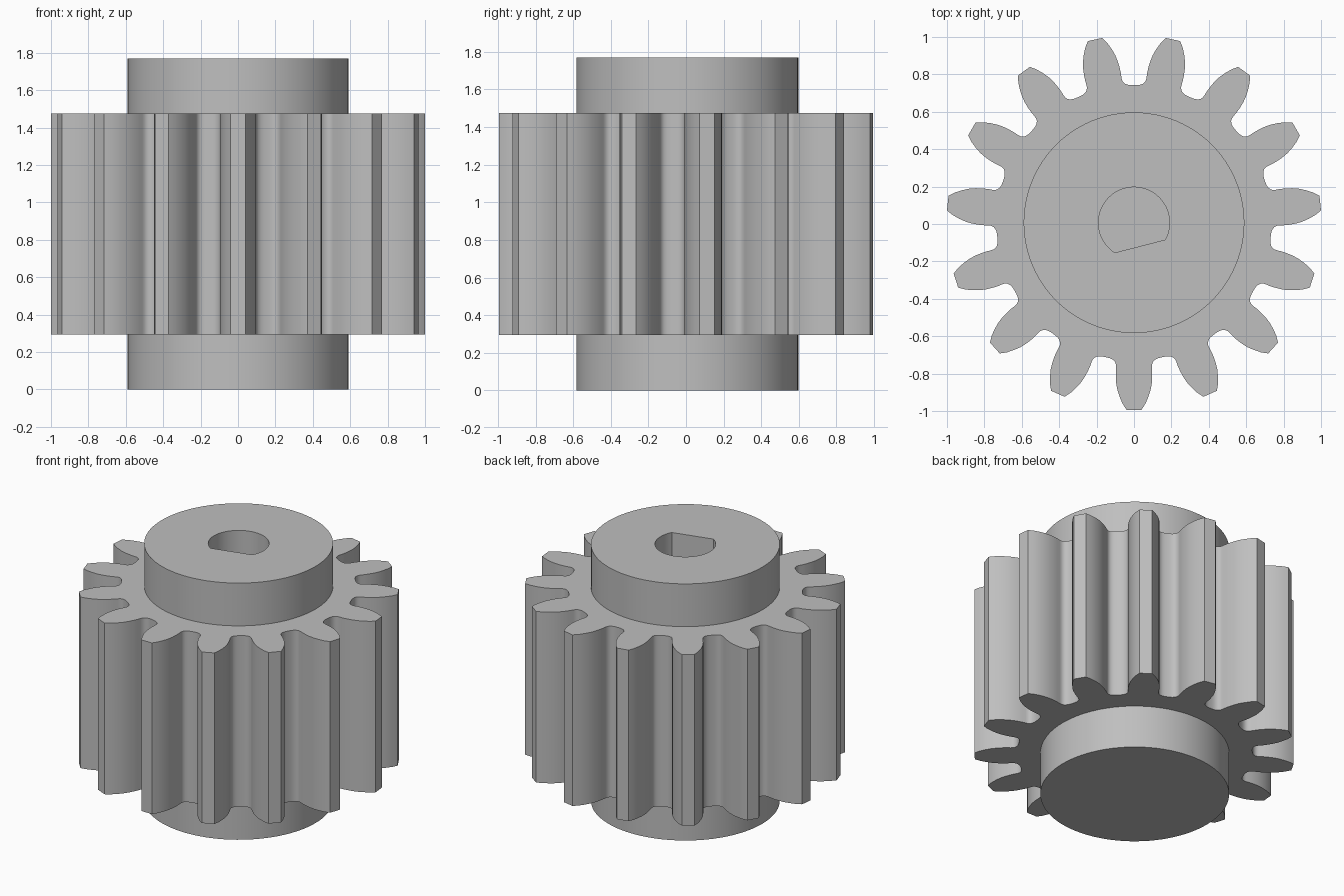
import bpy, bmesh, math
from mathutils import Vector

cube = bpy.data.objects.get("Cube")
if cube:
    bpy.data.objects.remove(cube, do_unlink=True)

TEETH = 15
CENTRE_Y = 0.007
Z_LOW, Z_HIGH, Z_TOP = 0.295, 1.475, 1.77
HUB_R, BORE_R = 0.59, 0.19

steel = bpy.data.materials.new("grey steel")
steel.use_nodes = True
grey = (0.52, 0.52, 0.52, 1)
steel.diffuse_color = grey
steel.node_tree.nodes["Principled BSDF"].inputs["Base Color"].default_value = grey


def polar(degrees, radius):
    a = math.radians(degrees)
    return (radius * math.cos(a), radius * math.sin(a) + CENTRE_Y)


def arc(radius, start, end, steps):
    return [polar(start + (end - start) * i / steps, radius) for i in range(steps)]


def prism(name, outline, z0, z1, hole=None):
    """Straight extrusion of an outline, with an optional hole through it."""
    bm = bmesh.new()
    caps = {}
    loops = [outline] + ([hole] if hole else [])
    for z in (z0, z1):
        caps[z] = [[bm.verts.new((x, y, z)) for x, y in loop] for loop in loops]
    for low, high in zip(caps[z0], caps[z1]):
        n = len(low)
        for i in range(n):
            j = (i + 1) % n
            bm.faces.new((low[i], low[j], high[j], high[i]))
    for z, normal in ((z0, (0, 0, -1)), (z1, (0, 0, 1))):
        edges = [bm.edges.get((loop[i - 1], loop[i]))
                 for loop in caps[z] for i in range(len(loop))]
        bmesh.ops.triangle_fill(bm, edges=edges, use_beauty=True, normal=Vector(normal))
    bmesh.ops.recalc_face_normals(bm, faces=bm.faces[:])
    mesh = bpy.data.meshes.new(name)
    bm.to_mesh(mesh)
    bm.free()
    mesh.materials.append(steel)
    obj = bpy.data.objects.new(name, mesh)
    bpy.context.collection.objects.link(obj)
    bpy.ops.object.select_all(action='DESELECT')
    obj.select_set(True)
    bpy.context.view_layer.objects.active = obj
    bpy.ops.object.shade_smooth_by_angle(angle=math.radians(30))
    return obj


# Half a tooth gap: angle from the gap centre, radius
flank = [(1.0, 0.735), (2.3, 0.737), (3.5, 0.743), (4.3, 0.752), (4.8, 0.765),
         (4.95, 0.78), (5.0, 0.80), (5.25, 0.83), (5.7, 0.865), (6.35, 0.90),
         (7.3, 0.935), (8.4, 0.97), (9.75, 1.002)]
gap = [(-a, r) for a, r in reversed(flank)] + flank
gear_outline = [polar(90 + k * 360 / TEETH + a, r) for k in range(TEETH) for a, r in gap]

# D-shaped bore: an arc closed by a flat on its lower side
flat_angle, flat_half = -75.6, 47
d_bore = arc(BORE_R, flat_angle + flat_half, flat_angle + 360 - flat_half, 48)
d_bore.append(polar(flat_angle - flat_half, BORE_R))

hub_circle = arc(HUB_R, 0, 360, 96)

prism("lower_hub", hub_circle, 0, Z_LOW)
prism("toothed_wheel", gear_outline, Z_LOW, Z_HIGH, d_bore)
prism("upper_hub", hub_circle, Z_HIGH, Z_TOP, d_bore)
